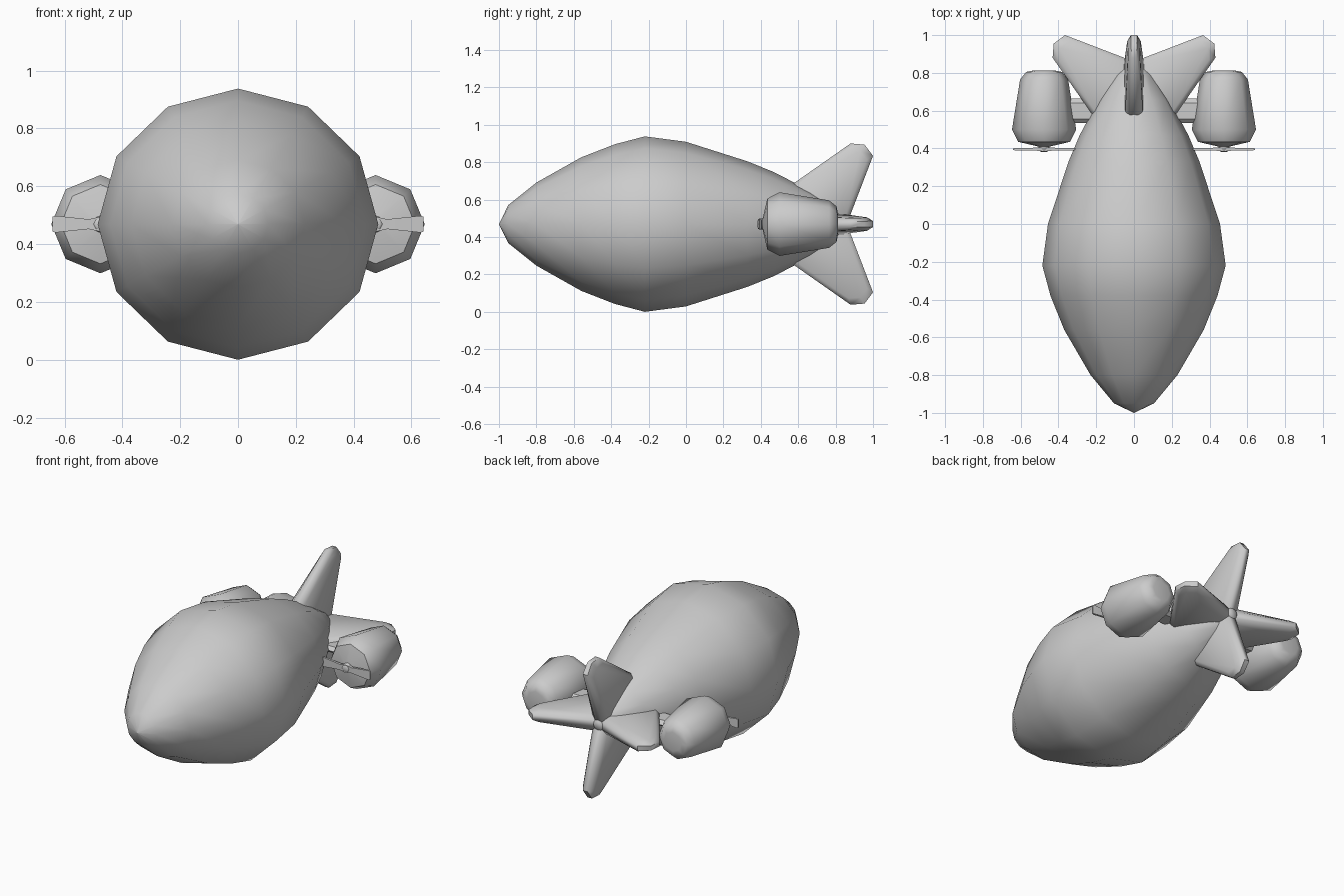
import bpy, bmesh, math
from mathutils import Vector

if "Cube" in bpy.data.objects:
    bpy.data.objects.remove(bpy.data.objects["Cube"])

CZ = 0.469  # height of the hull axis


def finish(name, bm, angle=60):
    bmesh.ops.recalc_face_normals(bm, faces=bm.faces)
    me = bpy.data.meshes.new(name)
    bm.to_mesh(me)
    bm.free()
    ob = bpy.data.objects.new(name, me)
    bpy.context.collection.objects.link(ob)
    bpy.ops.object.select_all(action='DESELECT')
    ob.select_set(True)
    bpy.context.view_layer.objects.active = ob
    bpy.ops.object.shade_smooth_by_angle(angle=math.radians(angle))
    return ob


def loft(name, loops, angle=60):
    """Skin a stack of equal-length point loops and cap both ends."""
    bm = bmesh.new()
    rings = [[bm.verts.new(p) for p in loop] for loop in loops]
    n = len(rings[0])
    for a, b in zip(rings, rings[1:]):
        for i in range(n):
            j = (i + 1) % n
            bm.faces.new((a[i], a[j], b[j], b[i]))
    bm.faces.new(rings[0])
    bm.faces.new(rings[-1])
    bmesh.ops.remove_doubles(bm, verts=bm.verts, dist=1e-5)
    return finish(name, bm, angle)


def lathe(name, profile, sides, cx=0, sx=1, angle=60):
    """Body of revolution along y from (y, radius) pairs."""
    t = [2 * math.pi * i / sides for i in range(sides)]
    return loft(name, [[(cx + sx * r * math.sin(a), y, CZ + r * math.cos(a)) for a in t]
                       for y, r in profile], angle)


# Hull: twelve-sided teardrop
lathe("hull", [(-1, 0.0005), (-0.95, 0.102), (-0.80, 0.222), (-0.56, 0.357), (-0.38, 0.427),
               (-0.22, 0.469), (0, 0.440), (0.33, 0.335), (0.47, 0.278),
               (0.66, 0.18), (0.80, 0.09), (0.88, 0.025)], 12, sx=1.035, angle=80)

# Four tail fins, one outline turned around the hull axis
outline = [(0.52, 0.0), (0.55, 0.2), (0.88, 0.431), (0.955, 0.425), (1.0, 0.365), (0.86, 0.0)]
mid = (0.82, 0.24)
for k, name in enumerate(("top_fin", "right_fin", "bottom_fin", "left_fin")):
    a = k * math.pi / 2
    out = Vector((math.sin(a), 0, math.cos(a)))
    side = Vector((math.cos(a), 0, -math.sin(a)))
    loops = []
    for inset, thick in ((0.82, 1), (1, 0.45), (1, -0.45), (0.82, -1)):
        loop = []
        for y, r in outline:
            half = 0.052 - 0.06 * max(0, r - 0.1)
            yy = mid[0] + (y - mid[0]) * inset
            rr = mid[1] + (r - mid[1]) * inset
            loop.append(Vector((0, yy, CZ)) + out * rr + side * half * thick)
        loops.append(loop)
    loft(name, loops, 50)

# Engines on both sides
for s, tag in ((-1, "left"), (1, "right")):
    cx = s * 0.476
    # Engine pod
    lathe(tag + "_engine_pod", [(0.41, 0.03), (0.435, 0.137), (0.50, 0.170),
                                (0.765, 0.127), (0.805, 0.095), (0.812, 0.06)], 8, cx, angle=50)
    # Propeller hub
    lathe(tag + "_propeller_hub", [(0.382, 0.015), (0.388, 0.027), (0.415, 0.03)], 8, cx)
    # Two-bladed propeller: (offset, half height, half thickness)
    sections = [(-0.165, 0.026, 0.004), (-0.155, 0.029, 0.006), (-0.04, 0.017, 0.008),
                (0, 0.026, 0.012), (0.04, 0.017, 0.008), (0.155, 0.029, 0.006),
                (0.165, 0.026, 0.004)]
    loft(tag + "_propeller", [[(cx + x, 0.396 - t, CZ - h), (cx + x, 0.396 + t, CZ - h),
                               (cx + x, 0.396 + t, CZ + h), (cx + x, 0.396 - t, CZ + h)]
                              for x, h, t in sections], 40)
    # Strut joining pod and hull
    strut = [(0.535, 0), (0.555, 0.02), (0.64, 0.02), (0.665, 0), (0.64, -0.02), (0.555, -0.02)]
    loft(tag + "_strut", [[(s * x, y, CZ + z) for y, z in strut] for x in (0.1, 0.42)], 30)
